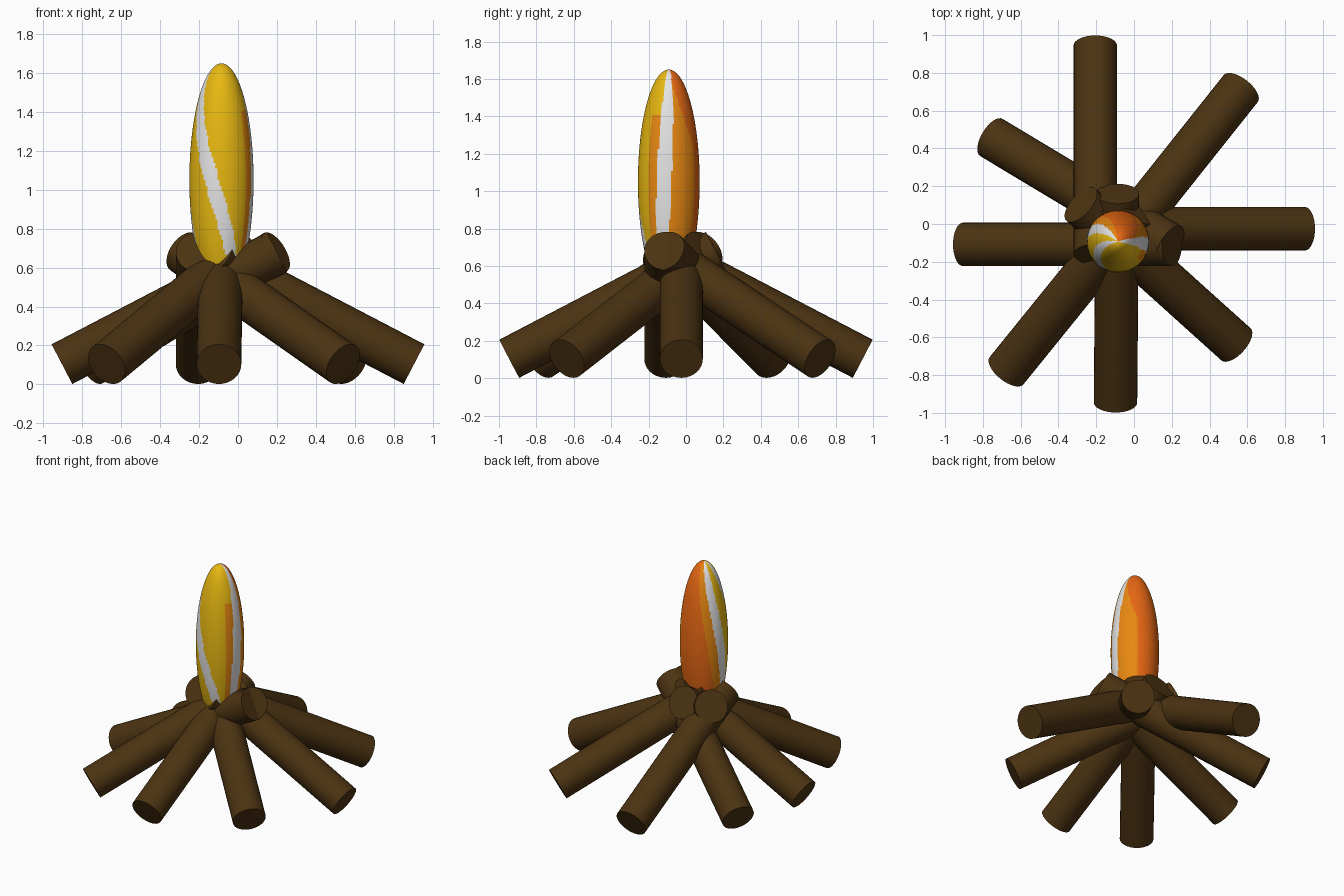
import bpy, bmesh, math
from mathutils import Vector

if "Cube" in bpy.data.objects:
    bpy.data.objects.remove(bpy.data.objects["Cube"])


def material(name, rgb):
    m = bpy.data.materials.new(name)
    m.diffuse_color = (*rgb, 1.0)
    m.use_nodes = True
    m.node_tree.nodes["Principled BSDF"].inputs["Base Color"].default_value = m.diffuse_color
    return m


brown = material("bark_brown", (0.072, 0.033, 0.006))
yellow = material("flame_yellow", (0.84, 0.50, 0.006))
light_orange = material("flame_light_orange", (0.85, 0.26, 0.006))
deep_orange = material("flame_deep_orange", (0.82, 0.14, 0.007))
white = material("flame_white", (0.78, 0.78, 0.78))


def finish(name, bm, mats):
    me = bpy.data.meshes.new(name)
    bm.to_mesh(me)
    bm.free()
    for m in mats:
        me.materials.append(m)
    ob = bpy.data.objects.new(name, me)
    bpy.context.collection.objects.link(ob)
    bpy.ops.object.select_all(action='DESELECT')
    ob.select_set(True)
    bpy.context.view_layer.objects.active = ob
    bpy.ops.object.shade_smooth_by_angle(angle=math.radians(35))
    return ob


# Logs: outer end on the ground, leaning up past the middle
RADIUS, RUN, Z_LOW, Z_HIGH = 0.115, 1.105, 0.104, 0.68


def log(name, x, y, heading):
    a = math.radians(heading)
    low = Vector((x, y, Z_LOW))
    high = Vector((x - RUN * math.cos(a), y - RUN * math.sin(a), Z_HIGH))
    axis = high - low
    bm = bmesh.new()
    bmesh.ops.create_cone(bm, cap_ends=True, segments=32, radius1=RADIUS,
                          radius2=RADIUS, depth=axis.length)
    rot = axis.to_track_quat('Z', 'Y').to_matrix().to_4x4()
    bmesh.ops.transform(bm, matrix=rot, verts=bm.verts)
    bmesh.ops.translate(bm, vec=(low + high) / 2, verts=bm.verts)
    finish(name, bm, [brown])


for name, x, y, heading in (
        ("log_east", 0.905, -0.025, 0),
        ("log_back_right", 0.565, 0.717, 51.5),
        ("log_back", -0.205, 0.945, 90),
        ("log_back_left", -0.755, 0.458, 149),
        ("log_west", -0.905, -0.108, 180),
        ("log_front_left", -0.675, -0.777, 231),
        ("log_front", -0.098, -0.945, 269.5),
        ("log_front_right", 0.54, -0.637, 318)):
    log(name, x, y, heading)

# Flame: tall ellipsoid with spiralling colour bands
CX, CY, CZ = -0.085, -0.092, 1.05


def band(phi, z):
    """Colour slot from the angle around the flame (0 = front, 90 = right)."""
    def near(centre, half):
        return abs((phi - centre + 180) % 360 - 180) < half
    right_c = 80 + 15 * (z - 1)
    left_c = 263 - 58 * (z - 1)
    if (near(-13 - 108 * (z - 1), 14) or near(right_c, 14)
            or near(left_c, 13)):
        return 3
    if right_c < phi < left_c:
        split = 145 if z < 1.25 else 145 - 130 * (z - 1.25)
        if phi < split or phi > left_c - 36:
            return 1
        return 2
    if z < 1.4 and 49 < phi < right_c:
        return 1
    return 0


bm = bmesh.new()
bmesh.ops.create_uvsphere(bm, u_segments=96, v_segments=64, radius=1.0)
bmesh.ops.scale(bm, vec=(0.165, 0.165, 0.6), verts=bm.verts)
for f in bm.faces:
    c = f.calc_center_median()
    f.material_index = band(math.degrees(math.atan2(c.x, -c.y)) % 360, c.z + CZ)
bmesh.ops.translate(bm, vec=(CX, CY, CZ), verts=bm.verts)
finish("flame", bm, [yellow, light_orange, deep_orange, white])
